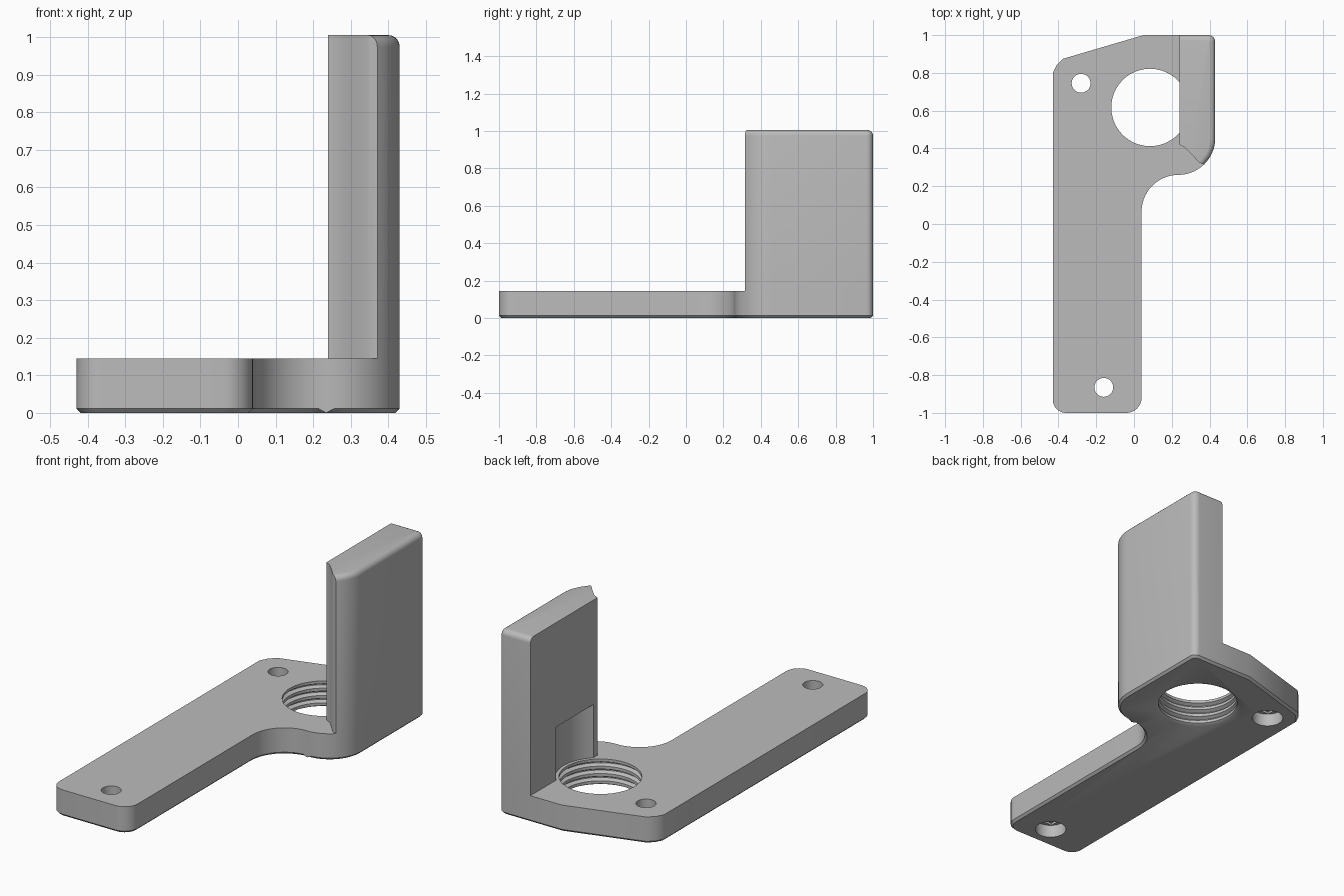
import bpy, bmesh
from math import cos, sin, pi, radians

if "Cube" in bpy.data.objects:
    bpy.data.objects.remove(bpy.data.objects["Cube"], do_unlink=True)

PLATE_TOP = 0.145
BORE = (0.085, 0.617)
SCREWS = [(-0.28, 0.745), (-0.16, -0.865)]

grey = bpy.data.materials.new("plain_grey")
grey.use_nodes = True
grey.diffuse_color = (0.5, 0.5, 0.5, 1)
grey.node_tree.nodes["Principled BSDF"].inputs["Base Color"].default_value = (0.5, 0.5, 0.5, 1)


def arc(cx, cy, r, start, end, steps=8):
    angles = [radians(start + (end - start) * i / steps) for i in range(steps + 1)]
    return [(cx + r * cos(a), cy + r * sin(a)) for a in angles]


def to_object(name, bm):
    bmesh.ops.recalc_face_normals(bm, faces=bm.faces)
    mesh = bpy.data.meshes.new(name)
    bm.to_mesh(mesh)
    bm.free()
    mesh.materials.append(grey)
    obj = bpy.data.objects.new(name, mesh)
    bpy.context.collection.objects.link(obj)
    return obj


def prism(name, outline, z0, z1, bevel_rule, width, segments):
    """Extrude an outline, then bevel the edges chosen by the rule."""
    bm = bmesh.new()
    low = [bm.verts.new((x, y, z0)) for x, y in outline]
    face = bm.faces.new(low)
    top = bmesh.ops.extrude_face_region(bm, geom=[face], use_keep_orig=True)["geom"]
    for v in top:
        if isinstance(v, bmesh.types.BMVert):
            v.co.z = z1
    edges = [e for e in bm.edges if bevel_rule((e.verts[0].co + e.verts[1].co) / 2)]
    bmesh.ops.bevel(bm, geom=edges, offset=width, segments=segments,
                    profile=0.5, affect='EDGES')
    return to_object(name, bm)


def lathe(name, centre, profile, sides):
    """Closed turned solid from (radius, height) pairs."""
    bm = bmesh.new()
    rings = []
    for r, z in profile:
        rings.append([bm.verts.new((centre[0] + r * cos(2 * pi * i / sides),
                                    centre[1] + r * sin(2 * pi * i / sides), z))
                      for i in range(sides)])
    for a, b in zip(rings, rings[1:]):
        for i in range(sides):
            j = (i + 1) % sides
            bm.faces.new((a[i], a[j], b[j], b[i]))
    bm.faces.new(rings[0])
    bm.faces.new(rings[-1])
    return to_object(name, bm)


def box(name, centre, sx, sy, z0, z1):
    x, y = centre
    outline = [(x - sx / 2, y - sy / 2), (x + sx / 2, y - sy / 2),
               (x + sx / 2, y + sy / 2), (x - sx / 2, y + sy / 2)]
    return lathe_free_prism(name, outline, z0, z1)


def lathe_free_prism(name, outline, z0, z1):
    bm = bmesh.new()
    low = [bm.verts.new((x, y, z0)) for x, y in outline]
    high = [bm.verts.new((x, y, z1)) for x, y in outline]
    bm.faces.new(low)
    bm.faces.new(high)
    for i in range(len(low)):
        j = (i + 1) % len(low)
        bm.faces.new((low[i], low[j], high[j], high[i]))
    return to_object(name, bm)


def cut(obj, cutter):
    cutter.hide_render = True
    mod = obj.modifiers.new("cut", 'BOOLEAN')
    mod.operation = 'DIFFERENCE'
    mod.solver = 'EXACT'
    mod.object = cutter
    bpy.context.view_layer.objects.active = obj
    bpy.ops.object.modifier_apply(modifier=mod.name)
    bpy.data.objects.remove(cutter, do_unlink=True)


# Base plate: long arm flowing into the wider end, chamfered underneath
outer_corner = arc(0.395, 0.965, 0.035, 0, 90, 6)
plate_outline = (arc(-0.36, -0.93, 0.07, 180, 270)
                 + arc(-0.04, -0.92, 0.08, 270, 360)
                 + arc(0.235, 0.065, 0.195, 180, 90, 14)[:-1]
                 + arc(0.235, 0.455, 0.195, 270, 360, 14)
                 + outer_corner
                 + [(0.05, 1), (-0.375, 0.875), (-0.41, 0.84), (-0.43, 0.80)])
plate = prism("base_plate", plate_outline, 0, PLATE_TOP,
              lambda m: m.z < 0.001, 0.012, 1)

# Threaded bore
thread = []
for k in range(6):
    z = -0.03 + 0.04 * k
    thread += [(0.205, z), (0.205, z + 0.016), (0.223, z + 0.026), (0.223, z + 0.03)]
cut(plate, lathe("thread_cutter", BORE, thread, 64))

# Screw holes with a counterbore and stepped bridging below
for spot in SCREWS:
    cut(plate, lathe("screw_cutter", spot,
                     [(0.08, -0.1), (0.08, 0.07), (0.05, 0.07), (0.05, 0.3)], 32))
    cut(plate, box("slot_cutter", spot, 0.108, 0.114, 0.05, 0.082))
    cut(plate, box("step_cutter", spot, 0.103, 0.103, 0.04, 0.094))

# Upright wall: rounded along the top outer and back edges
wall_outline = ([(0.24, 0.42), (0.27, 0.405), (0.30, 0.375), (0.345, 0.325)]
                + arc(0.235, 0.455, 0.195, -46, 0, 8)
                + outer_corner + [(0.24, 1)])
wall = prism("upright_wall", wall_outline, PLATE_TOP, 1.005,
             lambda m: m.z > 1 and (m.x > 0.371 or m.y > 0.99), 0.03, 5)

# Clearance notch in the wall above the bore
cut(wall, lathe("notch_cutter", BORE, [(0.223, 0.1), (0.223, 0.435)], 64))

# Smooth the curved faces, keep the edges crisp
for obj in (plate, wall):
    bpy.ops.object.select_all(action='DESELECT')
    obj.select_set(True)
    bpy.context.view_layer.objects.active = obj
    bpy.ops.object.shade_smooth_by_angle(angle=radians(30))
